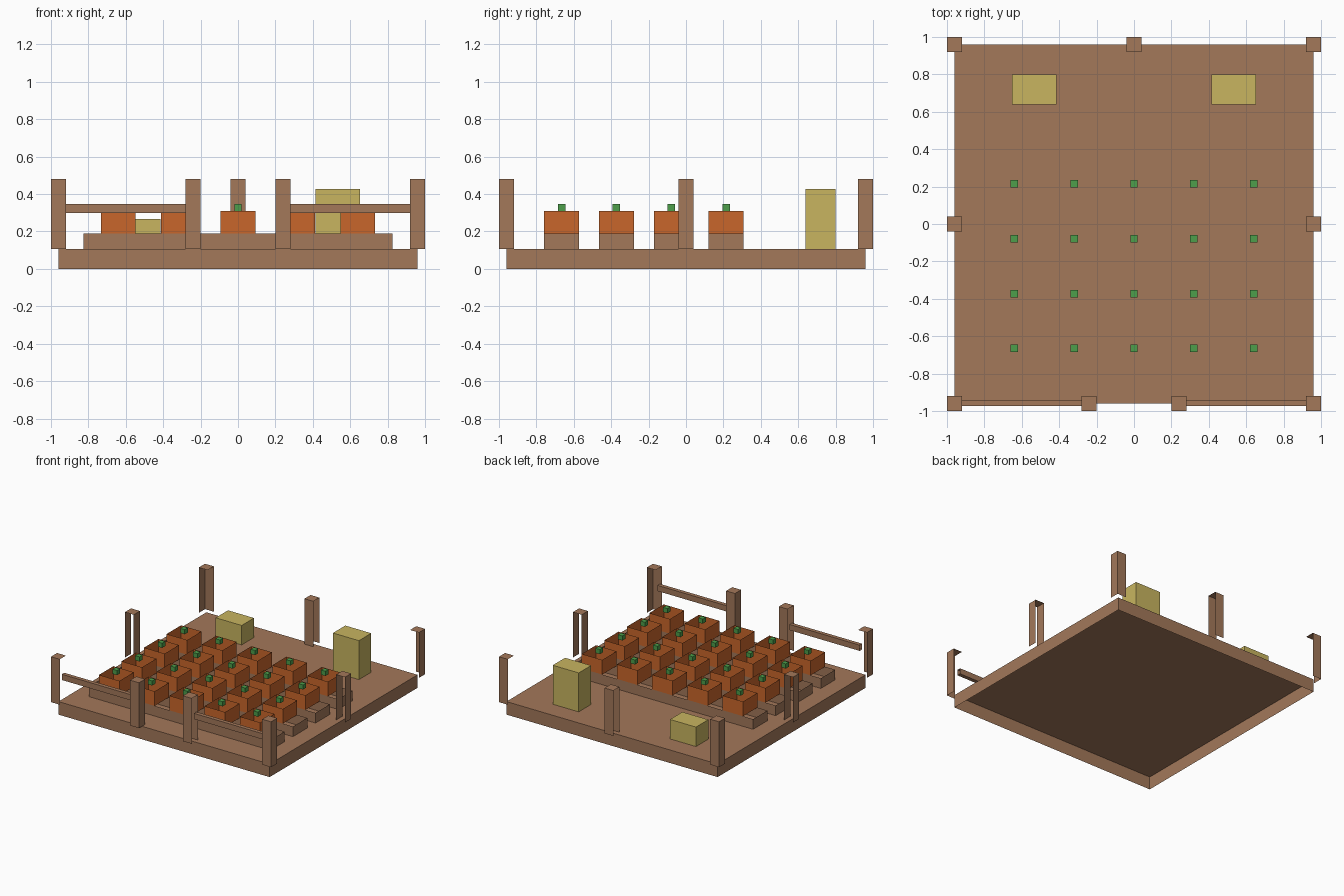
import bpy
import bmesh
from mathutils import Vector

if "Cube" in bpy.data.objects:
    bpy.data.objects.remove(bpy.data.objects["Cube"], do_unlink=True)


def make_material(name, rgb):
    mat = bpy.data.materials.new(name)
    mat.use_nodes = True
    mat.diffuse_color = (*rgb, 1)
    mat.node_tree.nodes["Principled BSDF"].inputs["Base Color"].default_value = (*rgb, 1)
    return mat


wood = make_material("wood brown", (0.366, 0.188, 0.102))
orange = make_material("pumpkin orange", (0.584, 0.133, 0.024))
straw = make_material("straw yellow", (0.578, 0.462, 0.117))
green = make_material("stem green", (0.074, 0.342, 0.069))

DIRECTIONS = {
    "right": Vector((-1, 0, 0)), "left": Vector((1, 0, 0)),
    "front": Vector((0, -1, 0)), "back": Vector((0, 1, 0)),
    "bottom": Vector((0, 0, -1)), "top": Vector((0, 0, 1)),
}


def box(name, mat, x, y, z, open_sides=()):
    """Box between (min, max) pairs, with the named sides left open."""
    bm = bmesh.new()
    bmesh.ops.create_cube(bm, size=1)
    bm.normal_update()
    gone = [f for f in bm.faces
            if any(f.normal.dot(DIRECTIONS[s]) > 0.9 for s in open_sides)]
    bmesh.ops.delete(bm, geom=gone, context="FACES")
    for v in bm.verts:
        v.co = [(lo + hi) / 2 + c * (hi - lo)
                for c, (lo, hi) in zip(v.co, (x, y, z))]
    mesh = bpy.data.meshes.new(name)
    bm.to_mesh(mesh)
    bm.free()
    mesh.materials.append(mat)
    obj = bpy.data.objects.new(name, mesh)
    bpy.context.scene.collection.objects.link(obj)
    return obj


def span(center, half):
    return (center - half, center + half)


FLOOR = 0.107
BED_TOP = 0.19
PUMPKIN_TOP = 0.31

# Ground slab, hollow underneath
box("ground", wood, span(0, 0.96), span(0, 0.96), (0, FLOOR), ["bottom"])

# Raised beds with a row of pumpkins on each
for row in range(4):
    y = -0.665 + row * 0.293
    box(f"bed_{row}", wood, span(0, 0.825), span(y, 0.093),
        (FLOOR, BED_TOP), ["top", "bottom"])
    for col in range(5):
        x = (col - 2) * 0.32
        box(f"pumpkin_{row}_{col}", orange, span(x, 0.093), span(y, 0.093),
            (BED_TOP, PUMPKIN_TOP), ["top", "bottom"])
        box(f"stem_{row}_{col}", green, span(x, 0.02), span(y, 0.02),
            (PUMPKIN_TOP, 0.348), ["bottom"])

# Straw bales at the back
box("straw_bale_low", straw, span(-0.533, 0.118), span(0.72, 0.08),
    (FLOOR, 0.267), ["bottom"])
box("straw_bale_high", straw, span(0.533, 0.118), span(0.72, 0.08),
    (FLOOR, 0.427), ["bottom"])


# Fence posts, open towards their neighbours in the fence line
def post(name, x, y, open_sides):
    box(name, wood, span(x, 0.04), span(y, 0.04), (FLOOR, 0.48),
        ["bottom", *open_sides])


for side, inward, sx in (("left", "right", 1), ("right", "left", -1)):
    post(f"front_corner_post_{side}", sx * 0.96, -0.96, [inward, "back"])
    post(f"back_corner_post_{side}", sx * 0.96, 0.96, [inward, "front"])
    post(f"side_post_{side}", sx * 0.96, 0, ["front", "back"])
    post(f"gate_post_{side}", sx * 0.24, -0.96, [side])
    box(f"front_rail_{side}", wood, span(sx * 0.6, 0.32), span(-0.957, 0.016),
        (0.3, 0.347), ["left", "right"])
post("back_post", 0, 0.96, ["left", "right"])
